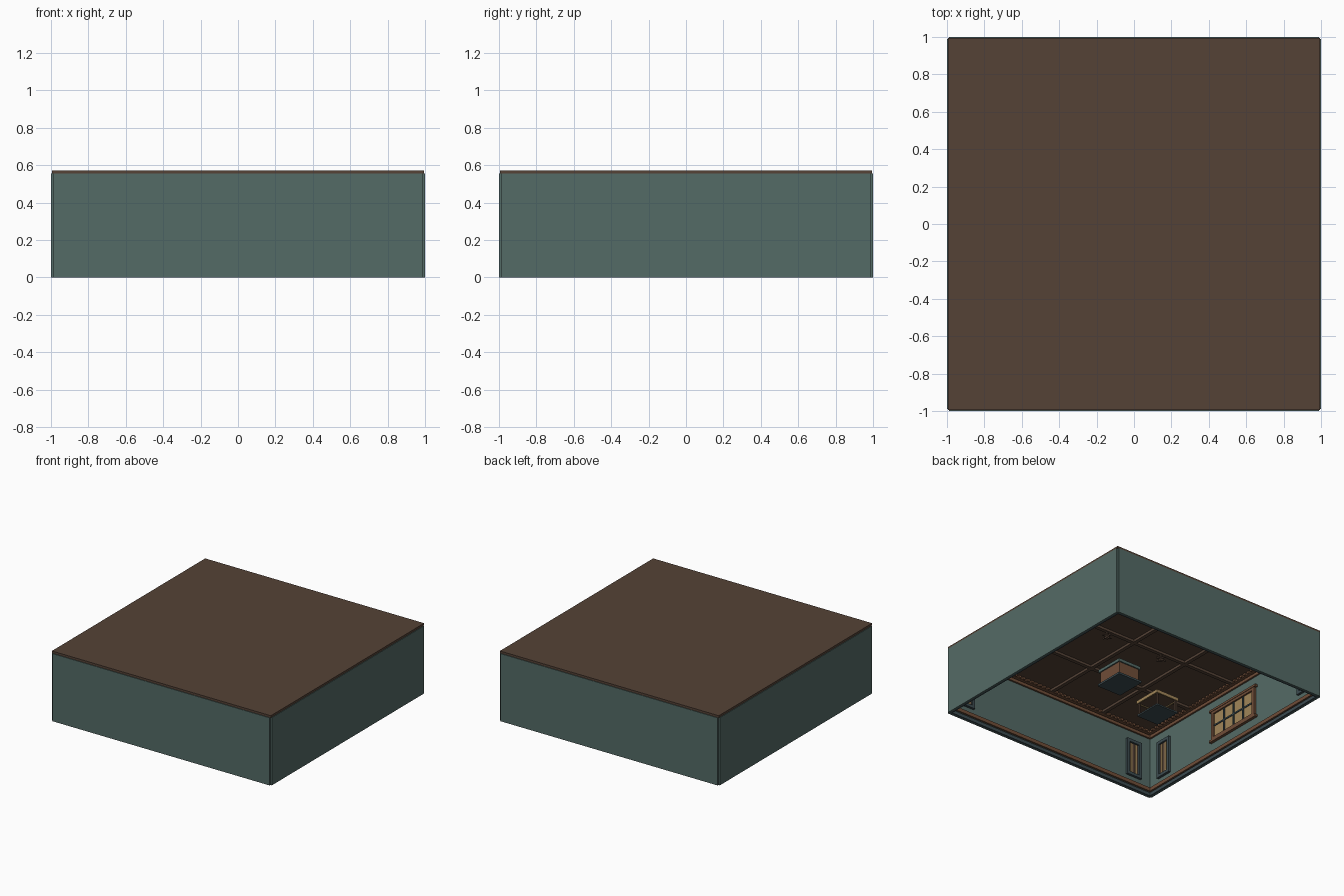
import bpy, bmesh, math
from mathutils import Matrix, Vector

if "Cube" in bpy.data.objects:
    bpy.data.objects.remove(bpy.data.objects["Cube"], do_unlink=True)


def material(name, rgb):
    m = bpy.data.materials.new(name)
    m.use_nodes = True
    color = (*rgb, 1)
    m.diffuse_color = color
    m.node_tree.nodes["Principled BSDF"].inputs["Base Color"].default_value = color
    return m


GREEN = material("muted_green", (0.088, 0.145, 0.133))
ROOF = material("dark_wood", (0.09, 0.055, 0.037))
TRIM = material("warm_wood", (0.16, 0.075, 0.04))
TAN = material("tan_glass", (0.36, 0.24, 0.1))
SLATE = material("dark_slate", (0.045, 0.07, 0.08))


def build(name, mat, boxes, turn=0):
    """One object from (centre, size) boxes, turned about z by quarter turns."""
    bm = bmesh.new()
    for centre, size in boxes:
        bmesh.ops.create_cube(bm, size=1, matrix=Matrix.Translation(centre)
                              @ Matrix.Diagonal((*size, 1)))
    bm.transform(Matrix.Rotation(turn * math.pi / 2, 4, "Z"))
    mesh = bpy.data.meshes.new(name)
    bm.to_mesh(mesh)
    bm.free()
    mesh.materials.append(mat)
    ob = bpy.data.objects.new(name, mesh)
    bpy.context.collection.objects.link(ob)
    return ob


def frame(x, z, w, h, y, bar, depth):
    """Four bars around an opening in the front wall."""
    parts = [((x + s * (w - bar) / 2, y, z), (bar, depth, h)) for s in (-1, 1)]
    parts += [((x, y, z + s * (h - bar) / 2), (w - 2 * bar, depth, bar)) for s in (-1, 1)]
    return parts


# Ceiling slab
build("ceiling", ROOF, [((0, 0, 0.564), (1.99, 1.99, 0.018))])

# Four walls, each with its mouldings and corner panels
INNER = -0.988
for turn, side in enumerate(("front", "left", "back", "right")):
    build(side + "_wall", GREEN, [((0, -0.994, 0.2775), (1.976, 0.012, 0.555))], turn)
    build(side + "_baseboard", SLATE, [((0, INNER + 0.008, 0.014), (1.97, 0.016, 0.028))], turn)
    build(side + "_base_rail", TRIM, [((0, INNER + 0.007, 0.058), (1.97, 0.014, 0.03))], turn)
    build(side + "_crown", TRIM, [((0, INNER + 0.007, 0.515), (1.97, 0.014, 0.025)),
                                  ((0, INNER + 0.015, 0.545), (1.96, 0.03, 0.02))], turn)
    build(side + "_dentils", TRIM,
          [((-0.92 + i * 0.04, INNER + 0.035, 0.546), (0.02, 0.012, 0.018)) for i in range(47)], turn)
    for s, label in ((-1, "first"), (1, "second")):
        x = s * 0.82
        name = f"{side}_{label}_panel"
        build(name + "_frame", SLATE, frame(x, 0.27, 0.14, 0.31, INNER + 0.01, 0.025, 0.02), turn)
        build(name + "_back", ROOF, [((x, INNER + 0.003, 0.27), (0.09, 0.006, 0.26))], turn)
        build(name + "_strips", TAN,
              [((x + d, INNER + 0.007, 0.27), (0.016, 0.008, 0.25)) for d in (-0.022, 0.022)], turn)

# Wide windows on the two side walls
for turn, side in ((1, "left"), (3, "right")):
    build(side + "_window_glass", TAN, [((0, INNER + 0.003, 0.285), (0.46, 0.006, 0.22))], turn)
    bars = frame(0, 0.285, 0.5, 0.25, INNER + 0.01, 0.025, 0.02)
    bars += [((0, INNER + 0.012, 0.415), (0.54, 0.024, 0.018)),
             ((0, INNER + 0.012, 0.155), (0.54, 0.024, 0.018))]
    build(side + "_window_frame", TRIM, bars, turn)
    muntins = [((x, INNER + 0.008, 0.285), (0.012, 0.01, 0.2)) for x in (-0.112, 0, 0.112)]
    muntins.append(((0, INNER + 0.008, 0.285), (0.45, 0.009, 0.012)))
    build(side + "_window_muntins", SLATE, muntins, turn)

# Ceiling beams in both directions
for turn, label in ((0, "long"), (1, "cross")):
    build(label + "_beams", ROOF,
          [((0, y, 0.546), (1.92, 0.03, 0.022)) for y in (-0.5, 0, 0.5)], turn)

# Hanging lamps: stem, hub and four arms
for x, side in ((-0.265, "right"), (0.265, "left")):
    build(side + "_lamp_fitting", ROOF,
          [((x, 0, 0.52), (0.012, 0.012, 0.05)), ((x, 0, 0.497), (0.09, 0.01, 0.01)),
           ((x, 0, 0.497), (0.01, 0.09, 0.01)), ((x, 0, 0.49), (0.025, 0.025, 0.02))])

# Counter: solid cabinet on a slate plinth with a light top
c = Vector((0.28, 0.165, 0))
build("counter_plinth", SLATE, [(c + Vector((0, 0, 0.008)), (0.22, 0.25, 0.016))])
build("counter_body", TRIM, [(c + Vector((0, 0, 0.066)), (0.19, 0.22, 0.1))])
build("counter_top", GREEN, [(c + Vector((0, 0, 0.128)), (0.21, 0.24, 0.024))])

# Table: slate base plate, four posts and a tan rim
t = Vector((-0.23, 0, 0))
build("table_base", SLATE, [(t + Vector((0, 0, 0.006)), (0.2, 0.23, 0.012))])
build("table_posts", ROOF, [(t + Vector((sx * 0.09, sy * 0.105, 0.06)), (0.014, 0.014, 0.1))
                            for sx in (-1, 1) for sy in (-1, 1)])
build("table_top", ROOF, [(t + Vector((0, 0, 0.118)), (0.19, 0.22, 0.014))])
build("table_rim", TAN,
      [(t + Vector((s * 0.1, 0, 0.118)), (0.012, 0.24, 0.026)) for s in (-1, 1)]
      + [(t + Vector((0, s * 0.114, 0.118)), (0.188, 0.012, 0.026)) for s in (-1, 1)])
